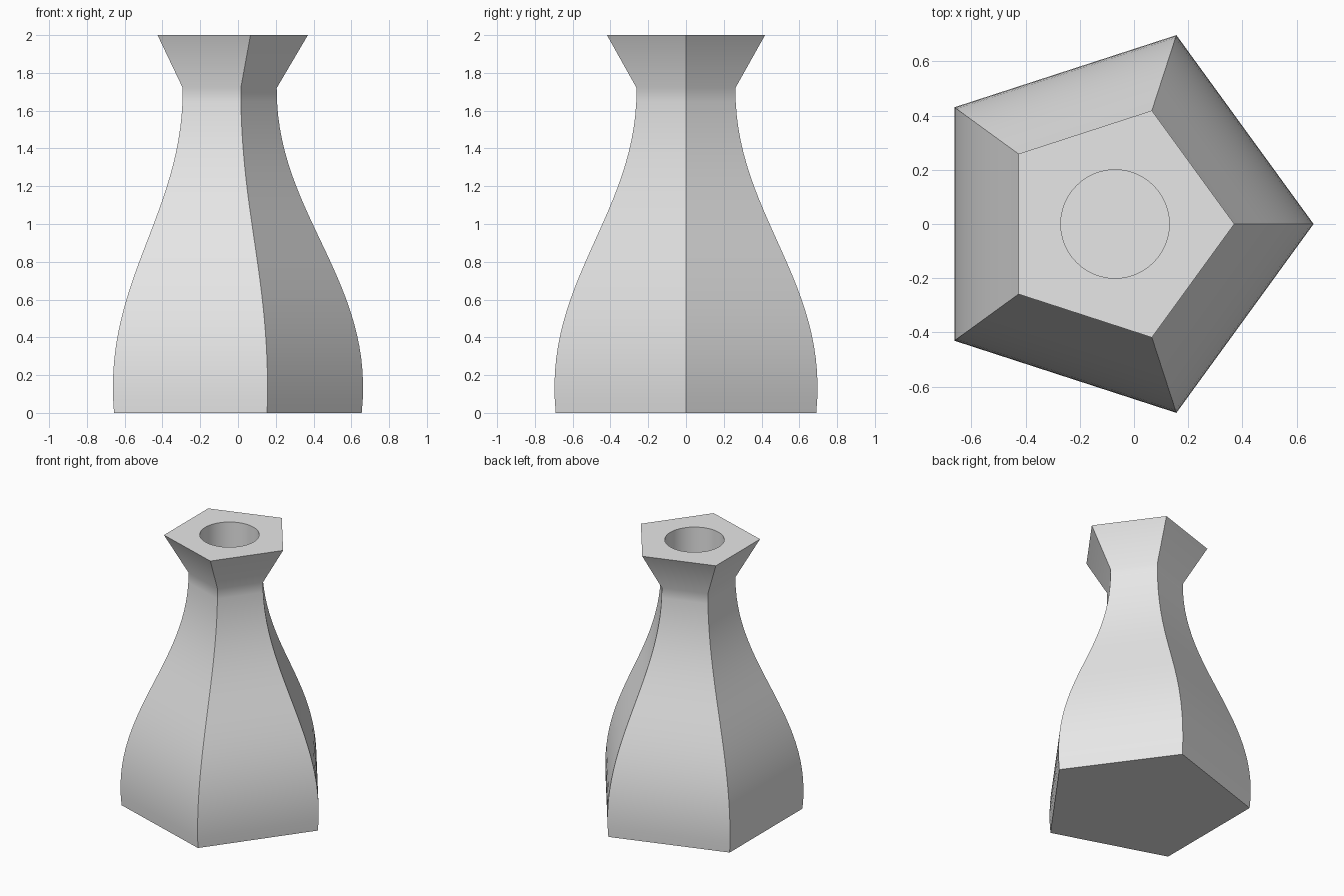
import bpy
import bmesh
from math import cos, sin, tau, radians
from mathutils import Vector
from mathutils.geometry import interpolate_bezier

cube = bpy.data.objects.get("Cube")
if cube:
    bpy.data.objects.remove(cube, do_unlink=True)

CENTRE_X = -0.07
SIDES, HOLE_SIDES = 5, 48
HOLE_RADIUS, HOLE_FLOOR = 0.2, 0.1

# One plain grey clay
clay = bpy.data.materials.new("grey clay")
clay.use_nodes = True
grey = (0.8, 0.8, 0.8, 1)
clay.diffuse_color = grey
clay.node_tree.nodes["Principled BSDF"].inputs["Base Color"].default_value = grey

bm = bmesh.new()


def ring(radius, z, count):
    return [bm.verts.new((CENTRE_X + radius * cos(tau * i / count),
                          radius * sin(tau * i / count), z)) for i in range(count)]


def loft(rings):
    for low, high in zip(rings, rings[1:]):
        for i in range(len(low)):
            j = (i + 1) % len(low)
            bm.faces.new((low[i], low[j], high[j], high[i]))


def loop_edges(verts):
    return [bm.edges.get((v, verts[(i + 1) % len(verts)])) for i, v in enumerate(verts)]


# Curved belly and neck, then a straight flared lip
profile = interpolate_bezier(Vector((0.725, 0)), Vector((0.80, 0.7)),
                             Vector((0.27, 1.05)), Vector((0.275, 1.72)), 28)
profile.append(Vector((0.44, 2.0)))
outer = [ring(p.x, p.y, SIDES) for p in profile]
loft(outer)
bm.faces.new(outer[0])

# Round bore with a closed floor
bore = [ring(HOLE_RADIUS, z, HOLE_SIDES) for z in (HOLE_FLOOR, 2.0)]
loft(bore)
bm.faces.new(bore[0])

# Flat rim between lip and bore
bmesh.ops.triangle_fill(bm, use_beauty=True, normal=(0, 0, 1),
                        edges=loop_edges(outer[-1]) + loop_edges(bore[-1]))
bmesh.ops.recalc_face_normals(bm, faces=bm.faces)

mesh = bpy.data.meshes.new("vase")
bm.to_mesh(mesh)
bm.free()
mesh.materials.append(clay)
vase = bpy.data.objects.new("vase", mesh)
bpy.context.collection.objects.link(vase)

# Smooth sides with crisp corners
bpy.ops.object.select_all(action="DESELECT")
vase.select_set(True)
bpy.context.view_layer.objects.active = vase
bpy.ops.object.shade_smooth_by_angle(angle=radians(30))
